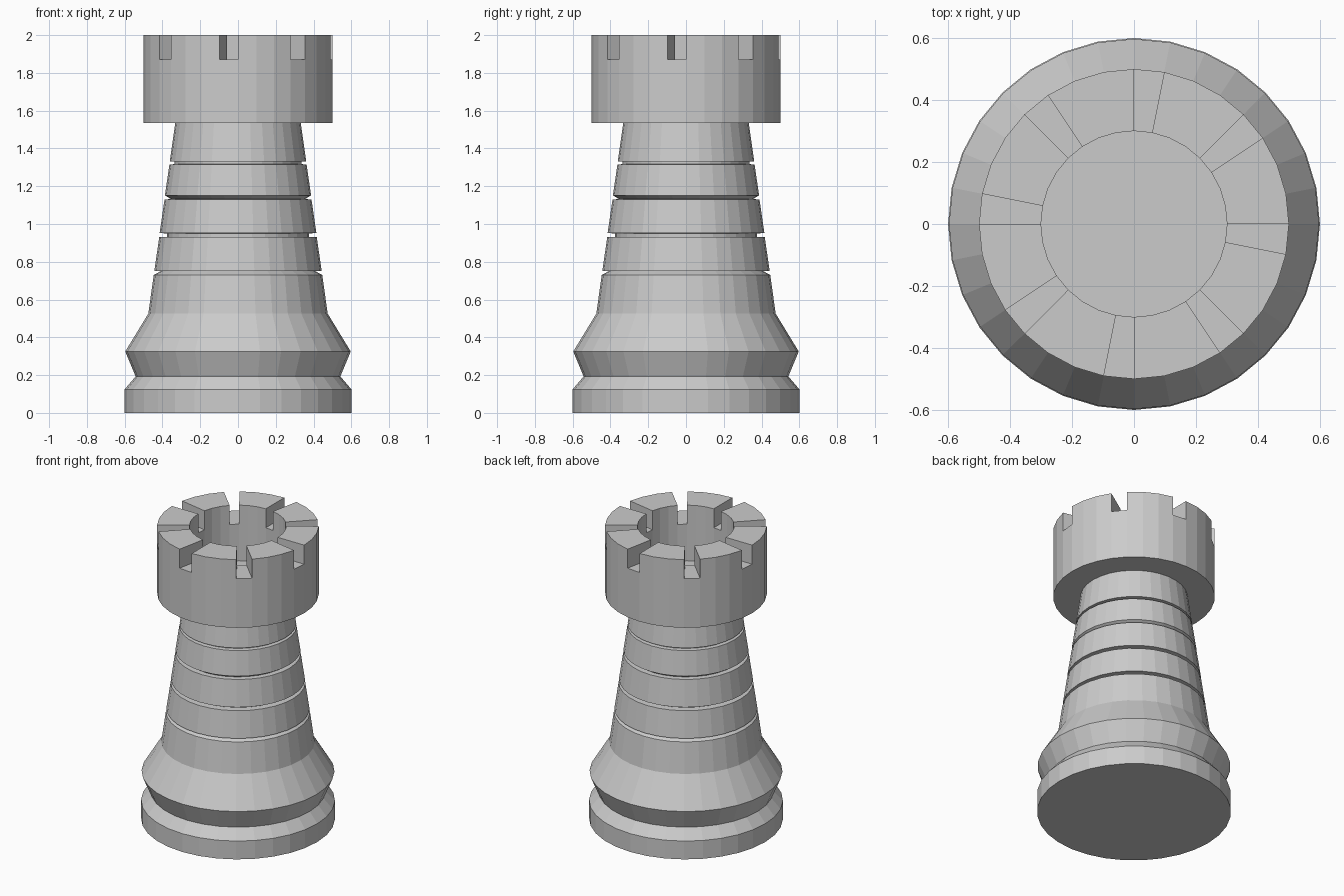
import bpy, bmesh
from math import cos, sin, tau

SIDES = 32

if "Cube" in bpy.data.objects:
    bpy.data.objects.remove(bpy.data.objects["Cube"])

stone = bpy.data.materials.new("light_grey")
stone.use_nodes = True
grey = (0.6, 0.6, 0.6, 1)
stone.diffuse_color = grey
stone.node_tree.nodes["Principled BSDF"].inputs["Base Color"].default_value = grey


def lathe(bm, profile):
    """Turn (radius, height) points around z; return vertex rings and face bands."""
    rings = [[bm.verts.new((r * cos(tau * i / SIDES), r * sin(tau * i / SIDES), z))
              for i in range(SIDES)] for r, z in profile]
    bands = []
    for low, high in zip(rings, rings[1:]):
        band = []
        for i in range(SIDES):
            j = (i + 1) % SIDES
            band.append(bm.faces.new((low[i], low[j], high[j], high[i])))
        bands.append(band)
    return rings, bands


def finish(bm, name):
    bm.normal_update()
    mesh = bpy.data.meshes.new(name)
    bm.to_mesh(mesh)
    bm.free()
    mesh.materials.append(stone)
    obj = bpy.data.objects.new(name, mesh)
    bpy.context.collection.objects.link(obj)
    return obj


# Base and grooved tapering body
bm = bmesh.new()
rings, bands = lathe(bm, [
    (0.6, 0), (0.6, 0.125), (0.542, 0.193), (0.597, 0.325), (0.475, 0.525),
    (0.446, 0.73), (0.41, 0.75), (0.443, 0.752),
    (0.417, 0.93), (0.375, 0.932), (0.375, 0.95), (0.415, 0.952),
    (0.389, 1.13), (0.355, 1.132), (0.387, 1.152),
    (0.363, 1.315), (0.335, 1.317), (0.335, 1.33), (0.361, 1.332),
    (0.332, 1.535)])
bm.faces.new(rings[0][::-1])
finish(bm, "body")

# Hollow tower head
bm = bmesh.new()
rings, bands = lathe(bm, [(0.332, 1.535), (0.5, 1.535), (0.5, 1.87),
                          (0.3, 1.87), (0.3, 1.62)])
bm.faces.new(rings[-1])

# Raise the battlements, leaving every fourth segment as a notch
raised = [f for i, f in enumerate(bands[2]) if i % 4 != 3]
result = bmesh.ops.extrude_face_region(bm, geom=raised)
top = [v for v in result["geom"] if isinstance(v, bmesh.types.BMVert)]
bmesh.ops.translate(bm, verts=top, vec=(0, 0, 0.13))
leftover = [f for f in raised if f.is_valid]
if leftover:
    bmesh.ops.delete(bm, geom=leftover, context="FACES")
finish(bm, "tower_head")
